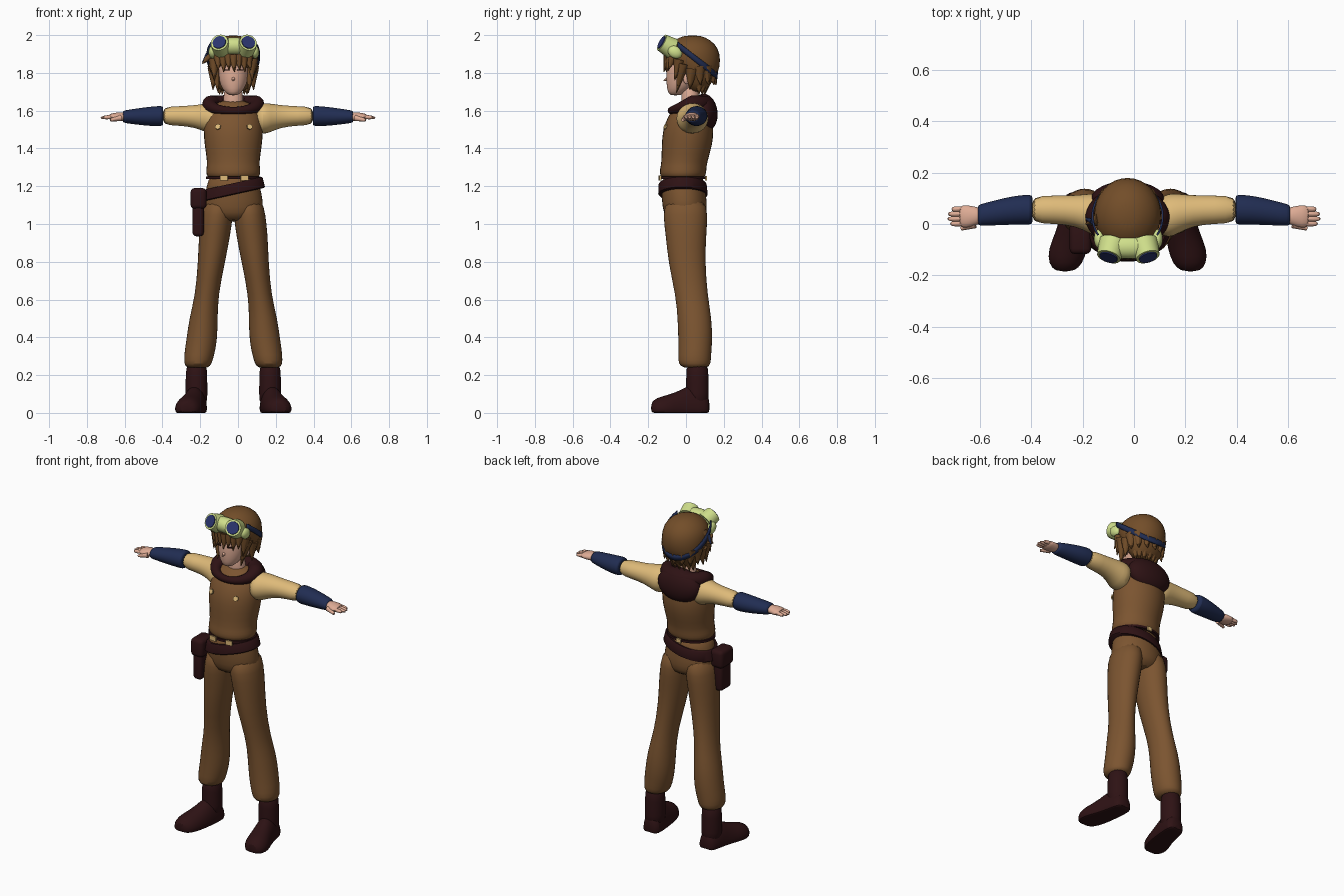
import bpy, bmesh, math
from mathutils import Vector, Matrix

if "Cube" in bpy.data.objects:
    bpy.data.objects.remove(bpy.data.objects["Cube"])

MID = -0.025  # centre line of the body


def material(name, r, g, b):
    m = bpy.data.materials.new(name)
    m.use_nodes = True
    m.diffuse_color = (r, g, b, 1)
    m.node_tree.nodes["Principled BSDF"].inputs["Base Color"].default_value = (r, g, b, 1)
    return m


cloth = material("brown cloth", .20, .09, .03)
hair = material("hair brown", .17, .075, .022)
skin = material("skin", .73, .41, .30)
tan = material("tan sleeve", .73, .49, .19)
leather = material("dark leather", .027, .006, .007)
navy = material("navy cuff", .015, .026, .085)
frame = material("goggle frame", .63, .74, .26)
lens = material("lens blue", .024, .035, .155)


def finish(name, bm, mat, subdiv=0):
    """Turn a bmesh into a smooth shaded object."""
    bmesh.ops.recalc_face_normals(bm, faces=bm.faces)
    mesh = bpy.data.meshes.new(name)
    bm.to_mesh(mesh)
    bm.free()
    mesh.materials.append(mat)
    ob = bpy.data.objects.new(name, mesh)
    bpy.context.collection.objects.link(ob)
    if subdiv:
        ob.modifiers.new("Subdivision", "SUBSURF").levels = subdiv
        ob.modifiers["Subdivision"].render_levels = subdiv
    bpy.ops.object.select_all(action="DESELECT")
    ob.select_set(True)
    bpy.context.view_layer.objects.active = ob
    bpy.ops.object.shade_smooth_by_angle(angle=math.radians(45))
    return ob


def loft(name, axis, rings, mat, side=1, mid=MID, subdiv=1, segs=16, tilt=0, floor=False):
    """Skin elliptical rings (position, centre a, centre b, radius a, radius b)."""
    bm = bmesh.new()
    loops = []
    for t, a, b, ra, rb in rings:
        loop = []
        for i in range(segs):
            ang = math.tau * i / segs
            u, v = a + ra * math.cos(ang), b + rb * math.sin(ang)
            x, y, z = {"X": (t, u, v), "Y": (u, t, v), "Z": (u, v, t)}[axis]
            z += tilt * x
            loop.append(bm.verts.new((mid + side * x, y, max(z, 0) if floor else z)))
        loops.append(loop)
    for low, high in zip(loops, loops[1:]):
        for i in range(segs):
            j = (i + 1) % segs
            bm.faces.new((low[i], low[j], high[j], high[i]))
    bm.faces.new(loops[0])
    bm.faces.new(loops[-1])
    return finish(name, bm, mat, subdiv)


def cone(name, base, tip, r1, r2, mat, segs=8):
    """Cone or cylinder running from base to tip."""
    base, tip = Vector(base), Vector(tip)
    d = tip - base
    place = Matrix.Translation((base + tip) / 2) @ d.to_track_quat("Z", "Y").to_matrix().to_4x4()
    bm = bmesh.new()
    bmesh.ops.create_cone(bm, cap_ends=True, segments=segs, radius1=r1, radius2=r2,
                          depth=d.length, matrix=place)
    return finish(name, bm, mat)


def ball(name, centre, radii, mat, pitch=0):
    bm = bmesh.new()
    place = Matrix.Translation(centre) @ Matrix.Rotation(pitch, 4, "X") @ Matrix.Diagonal((*radii, 1))
    bmesh.ops.create_uvsphere(bm, u_segments=24, v_segments=14, radius=1, matrix=place)
    return finish(name, bm, mat)


def box(name, centre, size, mat, turn=0, bevel=0):
    bm = bmesh.new()
    place = Matrix.Translation(centre) @ Matrix.Rotation(turn, 4, "Z") @ Matrix.Diagonal((*size, 1))
    bmesh.ops.create_cube(bm, size=1, matrix=place)
    if bevel:
        bmesh.ops.bevel(bm, geom=bm.edges[:], offset=bevel, segments=3, affect="EDGES", profile=.5)
    return finish(name, bm, mat)


# Torso and hips
loft("vest", "Z", [(1.24, 0, -.015, .132, .11), (1.255, 0, -.017, .145, .124), (1.29, 0, -.015, .148, .127),
                   (1.32, 0, -.01, .139, .122), (1.42, 0, .006, .156, .138), (1.5, 0, .012, .162, .138),
                   (1.57, 0, .02, .155, .118), (1.62, 0, .028, .12, .092), (1.66, 0, .03, .06, .05)], cloth)
loft("hips", "Z", [(1.27, 0, -.015, .13, .11), (1.2, 0, -.017, .143, .118), (1.12, 0, -.008, .163, .122),
                   (1.06, 0, -.005, .16, .118), (1.01, 0, -.002, .11, .09)], cloth)
loft("belt", "Z", [(1.155, 0, -.014, .163, .128), (1.16, 0, -.016, .168, .131),
                   (1.21, 0, -.018, .156, .127), (1.216, 0, -.018, .15, .122)],
     leather, subdiv=0, segs=40, tilt=.22)
loft("waistband", "Z", [(1.238, 0, -.017, .144, .122), (1.252, 0, -.017, .144, .122)],
     leather, subdiv=0, segs=40)
for x in (-.05, .06):
    box("waist_buckle", (MID + x, -.138, 1.243), (.042, .009, .028), tan, turn=x * 2)
box("back_buckle", (MID, .106, 1.243), (.03, .009, .024), tan)

# Belt pouch on the right hip
box("pouch", (-.211, -.055, 1.03), (.06, .105, .19), leather, bevel=.02)
box("pouch_flap", (-.209, -.055, 1.135), (.085, .125, .11), leather, bevel=.022)

# Legs and boots
for side, label in ((1, "left"), (-1, "right")):
    loft(label + "_trouser_leg", "Z",
         [(1.14, .075, -.002, .08, .105), (1.05, .086, -.004, .086, .122), (.95, .098, 0, .086, .11),
          (.8, .115, .003, .073, .1), (.62, .141, .03, .062, .086), (.5, .158, .046, .077, .092),
          (.38, .167, .05, .084, .092), (.3, .182, .046, .081, .088), (.26, .187, .045, .074, .088),
          (.235, .19, .05, .06, .066)], cloth, side)
    loft(label + "_boot_shaft", "Z",
         [(.27, .194, .06, .055, .058), (.2, .195, .06, .058, .06),
          (.1, .195, .06, .06, .062), (.03, .195, .06, .058, .062)], leather, side)
    loft(label + "_boot_foot", "Y",
         [(.126, .193, .02, .035, .05), (.105, .193, .02, .058, .09), (.03, .202, .02, .062, .14),
          (-.03, .213, .02, .068, .1), (-.1, .234, .02, .078, .075), (-.155, .242, .02, .068, .062),
          (-.187, .245, .02, .036, .035)], leather, side, floor=True)

# Arms, cuffs and hands
for side, label in ((1, "left"), (-1, "right")):
    loft(label + "_sleeve", "X",
         [(.09, .03, 1.565, .07, .065), (.135, .032, 1.557, .09, .087), (.17, .04, 1.562, .08, .077),
          (.23, .052, 1.57, .061, .06), (.31, .056, 1.572, .056, .052), (.41, .056, 1.572, .055, .05)],
         tan, side, 0)
    loft(label + "_cuff", "X",
         [(.395, .056, 1.572, .054, .049), (.4, .056, 1.572, .06, .055), (.46, .055, 1.57, .058, .053),
          (.54, .044, 1.569, .05, .043), (.605, .034, 1.568, .043, .034), (.61, .034, 1.568, .036, .028)],
         navy, side, 0)
    loft(label + "_palm", "X",
         [(.59, .033, 1.568, .028, .024), (.62, .031, 1.568, .038, .025), (.655, .029, 1.567, .046, .022),
          (.685, .03, 1.566, .043, .016)], skin, side, 0)
    for i, reach in enumerate((.718, .73, .728, .712)):
        y = .001 + .019 * i
        loft(label + "_finger", "X", [(.66, y, 1.567, .012, .014), (.7, y, 1.565, .012, .012),
                                      (reach, y, 1.562, .008, .007)], skin, side, 0, segs=8)
    cone(label + "_thumb", (side * .62, 0, 1.562), (side * .675, -.018, 1.55), .017, .008, skin)

# Collar rolled round the neck, thin in front and thick behind
bm = bmesh.new()
bmesh.ops.create_grid(bm, x_segments=40, y_segments=12, size=1)
for v in bm.verts:
    ang, roll = v.co.x * math.pi, v.co.y * math.pi
    back = min(1, .9 * (1 + math.sin(ang)))
    r = .02 + .024 * back
    v.co = (MID + (.122 + r * math.cos(roll)) * math.cos(ang),
            .015 + (.092 + r * math.cos(roll)) * math.sin(ang),
            1.6 + .036 * back + r * math.sin(roll))
bmesh.ops.remove_doubles(bm, verts=bm.verts, dist=.0001)
finish("collar", bm, leather)
ball("hood", (MID, .1, 1.59), (.142, .067, .1), leather, pitch=.12)

# Chest badges
for x in (-.08, .085):
    y = -.11
    cone("chest_badge", (MID + x, y + .004, 1.513), (MID + x * 1.03, y - .004, 1.516), .016, .016, tan, 6)

# Head
loft("neck", "Z", [(1.57, 0, .025, .058, .05), (1.64, 0, .022, .054, .047), (1.75, 0, .02, .05, .05)], skin)
loft("head", "Z", [(1.68, 0, -.056, .022, .026), (1.697, 0, -.048, .046, .05), (1.74, 0, -.025, .074, .08),
                   (1.8, 0, -.012, .084, .096), (1.87, 0, -.005, .084, .092), (1.93, 0, 0, .05, .06)], skin)
cone("nose", (MID, -.092, 1.772), (MID, -.119, 1.758), .013, .002, skin)
for s in (-1, 1):
    box("eyelash", (MID + s * .037, -.099, 1.815), (.032, .008, .006), leather, turn=s * .35)
    ball("ear", (MID + s * .086, .005, 1.77), (.012, .02, .03), skin)

# Hair: a full cap with tapered locks
loft("hair_cap", "Z", [(1.695, 0, .06, .06, .035), (1.74, 0, .066, .1, .066), (1.8, 0, .064, .124, .112),
                       (1.87, 0, .036, .137, .151), (1.93, 0, .032, .13, .143), (1.975, 0, .034, .09, .1),
                       (2.0, 0, .034, .035, .04)], hair)
for i in range(-3, 4):
    x = i * .026
    depth = -.112 + 1.2 * abs(x) ** 1.5
    cone("fringe_lock", (MID + x, depth + .02, 1.89), (MID + x * 1.1 + .006, depth - .006, 1.805 + .012 * (i % 2)),
         .03, .002, hair)
for s in (-1, 1):
    cone("side_lock", (MID + s * .098, -.015, 1.85), (MID + s * .08, -.05, 1.695), .036, .002, hair)
    cone("temple_lock", (MID + s * .1, -.035, 1.87), (MID + s * .1, -.06, 1.76), .032, .002, hair)
    cone("ear_lock", (MID + s * .1, .03, 1.82), (MID + s * .108, .02, 1.71), .036, .002, hair)
for i in range(7):
    ang = math.pi * (i + .5) / 7
    c, n = math.cos(ang), math.sin(ang)
    cone("back_lock", (MID + c * .1, .05 + n * .085, 1.83), (MID + c * .115, .055 + n * .105, 1.735),
         .04, .002, hair)
    cone("nape_lock", (MID + c * .07, .06 + n * .05, 1.77), (MID + c * .075, .06 + n * .04, 1.685),
         .032, .002, hair)
cone("loose_lock", (MID - .1, .02, 1.91), (-.188, .0, 1.85), .035, .003, hair)

# Goggles pushed up on the forehead, with a sloping strap
ball("goggle_mask", (MID + .003, -.085, 1.94), (.118, .052, .046), frame, pitch=-.5)
for s in (-1, 1):
    p = Vector((MID + .003 + s * .067, -.098, 1.944))
    d = Vector((s * .25, -.8, .45)).normalized()
    cone("goggle_cup", p - d * .03, p + d * .036, .056, .047, frame, 24)
    cone("goggle_lens", p + d * .034, p + d * .041, .037, .036, lens, 20)
    ball("goggle_tab", (MID + .003 + s * .112, -.058, 1.91), (.022, .04, .032), frame, pitch=-.5)
bm = bmesh.new()
bmesh.ops.create_grid(bm, x_segments=40, y_segments=1, size=1)
for v in bm.verts:
    ang = math.pi / 2 + v.co.x * 2.15
    y = .03 + .138 * math.sin(ang)
    v.co = (MID + .141 * math.cos(ang), y, 1.875 - .75 * (y - .05) + v.co.y * .018)
strap = finish("goggle_strap", bm, navy)
strap.modifiers.new("Thickness", "SOLIDIFY").thickness = .008
cone("strap_tail", (MID - .135, .01, 1.9), (-.186, .02, 1.855), .012, .005, navy)
